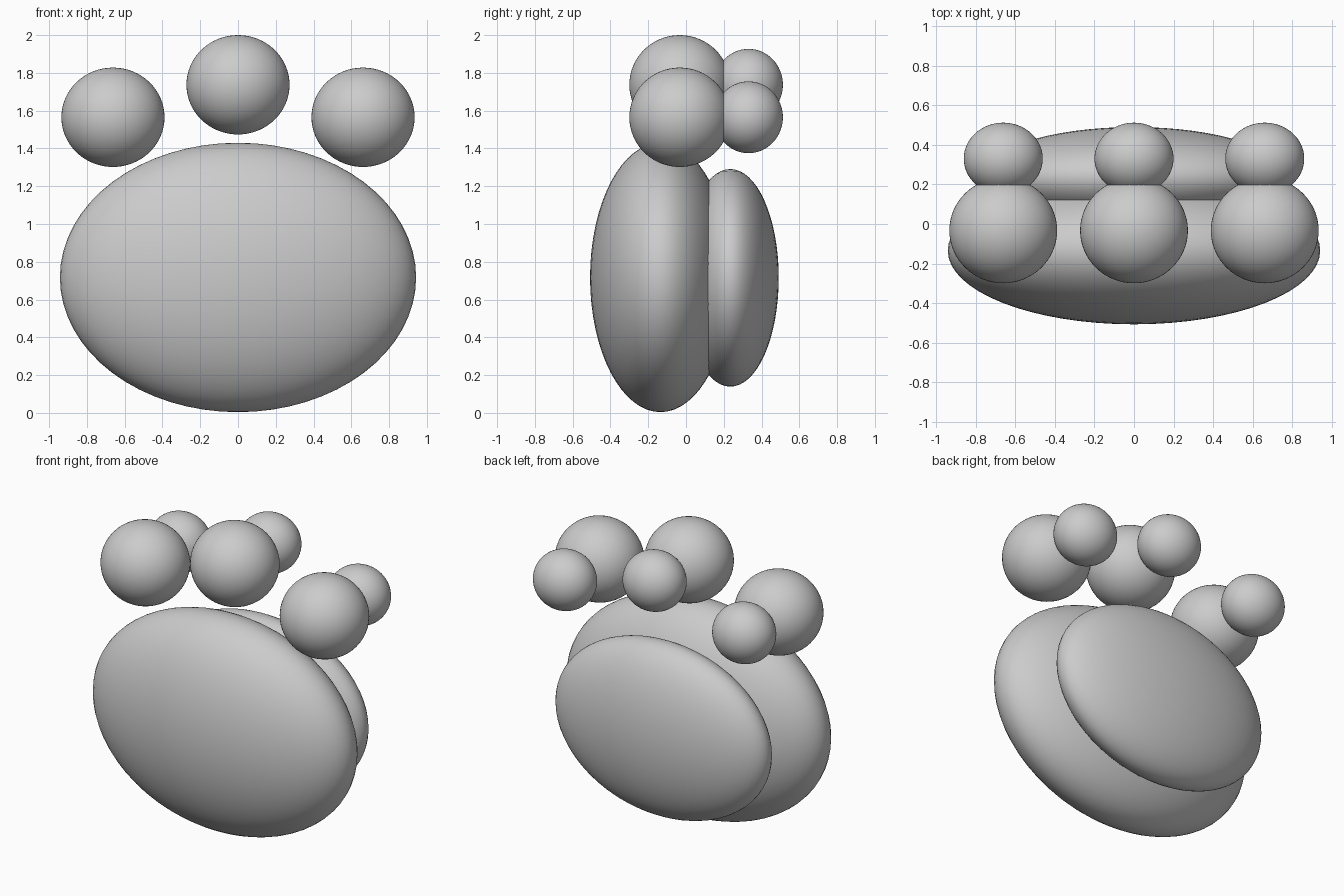
import bpy

cube = bpy.data.objects.get("Cube")
if cube:
    bpy.data.objects.remove(cube, do_unlink=True)

GREY = (0.6, 0.6, 0.6, 1.0)
grey = bpy.data.materials.new("plain_grey")
grey.use_nodes = True
grey.diffuse_color = GREY
grey.node_tree.nodes["Principled BSDF"].inputs["Base Color"].default_value = GREY


def ellipsoid(name, centre, radii):
    """Smooth ball stretched to the given radii."""
    bpy.ops.mesh.primitive_uv_sphere_add(segments=64, ring_count=32, radius=1, location=centre)
    obj = bpy.context.object
    obj.name = obj.data.name = name
    obj.scale = radii
    bpy.ops.object.transform_apply(location=False, rotation=False, scale=True)
    bpy.ops.object.shade_smooth()
    obj.data.materials.append(grey)
    return obj


# Main pad and the smaller pad set into its back
ellipsoid("front_pad", (0, -0.135, 0.717), (0.943, 0.373, 0.713))
ellipsoid("back_pad", (0, 0.235, 0.715), (0.78, 0.256, 0.576))

# Three toes, each with a smaller ball behind it
for side, x, z in (("right", -0.662, 1.565), ("middle", 0, 1.737), ("left", 0.662, 1.565)):
    ellipsoid(side + "_front_toe", (x, -0.033, z), (0.273, 0.267, 0.263))
    ellipsoid(side + "_back_toe", (x, 0.331, z), (0.2, 0.182, 0.19))
